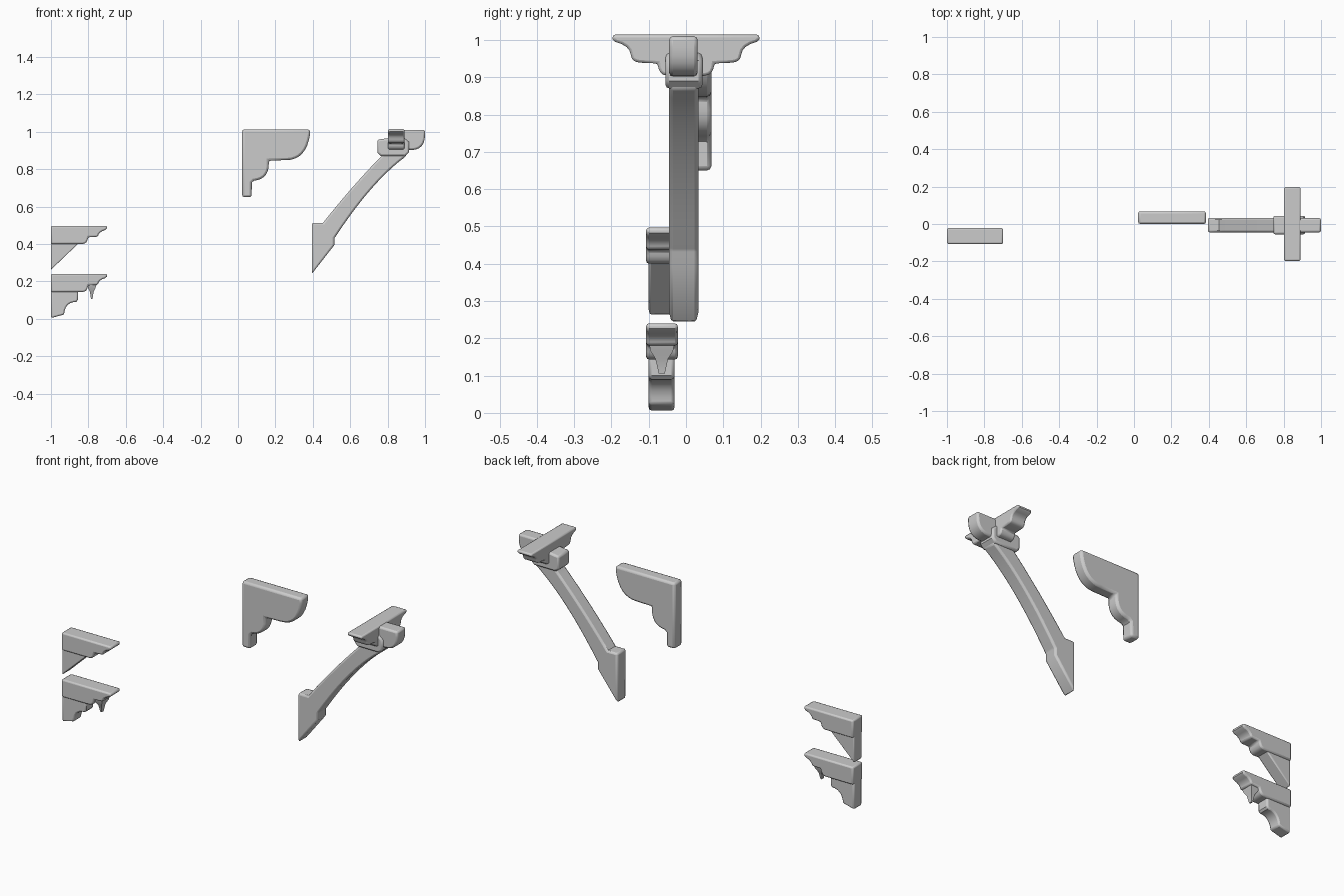
import bpy
import bmesh
from mathutils import Vector

old = bpy.data.objects.get("Cube")
if old:
    bpy.data.objects.remove(old, do_unlink=True)

stone = bpy.data.materials.new("grey stone")
stone.use_nodes = True
stone.diffuse_color = (0.6, 0.6, 0.6, 1)
stone.node_tree.nodes["Principled BSDF"].inputs["Base Color"].default_value = (0.6, 0.6, 0.6, 1)


def arc(start, ctrl, end, steps=6):
    """Quadratic curve from start to end, pulled toward ctrl."""
    a, b, c = Vector(start), Vector(ctrl), Vector(end)
    return [tuple(a * (1 - t) ** 2 + b * 2 * t * (1 - t) + c * t * t)
            for t in (i / steps for i in range(steps + 1))]


def finish(name, bm, bevel):
    bmesh.ops.recalc_face_normals(bm, faces=bm.faces)
    mesh = bpy.data.meshes.new(name)
    bm.to_mesh(mesh)
    bm.free()
    mesh.materials.append(stone)
    obj = bpy.data.objects.new(name, mesh)
    bpy.context.collection.objects.link(obj)
    if bevel:
        mod = obj.modifiers.new("soft edges", "BEVEL")
        mod.width = bevel
        mod.segments = 2
        mod.limit_method = "ANGLE"
        mod.angle_limit = 0.9
    bpy.ops.object.select_all(action="DESELECT")
    obj.select_set(True)
    bpy.context.view_layer.objects.active = obj
    bpy.ops.object.shade_smooth_by_angle(angle=0.7)
    return obj


def extrude(name, profile, lo, hi, bevel=0.01, along_x=False, shift=0):
    """Extrude a side profile across y, or across x for the cross beam."""
    bm = bmesh.new()
    verts = [bm.verts.new((lo, u, v + shift) if along_x else (u, lo, v + shift))
             for u, v in profile]
    face = bm.faces.new(verts)
    moved = bmesh.ops.extrude_face_region(bm, geom=[face])["geom"]
    step = Vector((hi - lo, 0, 0)) if along_x else Vector((0, hi - lo, 0))
    bmesh.ops.translate(bm, vec=step,
                        verts=[g for g in moved if isinstance(g, bmesh.types.BMVert)])
    return finish(name, bm, bevel)


# Two small corbels share a moulded shelf
shelf = ([(-1, 0.497), (-0.7, 0.497), (-0.7, 0.483)]
         + arc((-0.71, 0.474), (-0.745, 0.465), (-0.75, 0.438), 4)
         + [(-0.8, 0.436)]
         + arc((-0.805, 0.42), (-0.81, 0.402), (-0.83, 0.4), 3)
         + [(-1, 0.4)])
extrude("upper_corbel_shelf", shelf, -0.107, -0.022, 0.008)
extrude("lower_corbel_shelf", shelf, -0.107, -0.022, 0.008, shift=-0.257)
extrude("upper_corbel_wedge", [(-1, 0.42), (-0.835, 0.42), (-1, 0.262)], -0.1, -0.03, 0.006)
scroll = ([(-1, 0.16), (-0.855, 0.16), (-0.856, 0.1)]
          + arc((-0.865, 0.09), (-0.925, 0.09), (-0.93, 0.022))
          + [(-1, 0.004)])
extrude("lower_corbel_scroll", scroll, -0.1, -0.031, 0.008)

# Flared pendant drop
bm = bmesh.new()
rings = []
for z, rx, ry in ((0.185, 0.026, 0.034), (0.165, 0.02, 0.03), (0.145, 0.01, 0.017), (0.105, 0.004, 0.008)):
    rings.append([bm.verts.new((-0.782 + sx * rx, -0.065 + sy * ry, z))
                  for sx, sy in ((-1, -1), (1, -1), (1, 1), (-1, 1))])
for a, b in zip(rings, rings[1:]):
    for i in range(4):
        j = (i + 1) % 4
        bm.faces.new((a[i], a[j], b[j], b[i]))
bm.faces.new(rings[0])
bm.faces.new(rings[-1])
finish("pendant_drop", bm, 0)

# Large scrolled bracket
bracket = ([(0.022, 1.012), (0.385, 1.012)]
           + arc((0.385, 0.985), (0.365, 0.85), (0.26, 0.848), 8)
           + [(0.165, 0.846)]
           + arc((0.164, 0.81), (0.155, 0.745), (0.085, 0.738))
           + [(0.074, 0.728), (0.073, 0.65), (0.022, 0.65)])
extrude("scrolled_bracket", bracket, 0, 0.068, 0.012)

# Curved brace with a wall foot
brace = ([(0.395, 0.24), (0.516, 0.395), (0.516, 0.432)]
         + arc((0.522, 0.44), (0.72, 0.74), (0.9, 0.87), 10)
         + [(0.9, 0.92), (0.8, 0.92)]
         + arc((0.777, 0.88), (0.61, 0.71), (0.455, 0.513), 10)
         + [(0.395, 0.513)])
extrude("curved_brace", brace, -0.045, 0.033, 0.01)

# Head block, end console and cross beam
block = [(0.745, 0.957), (0.745, 0.885), (0.765, 0.87), (0.895, 0.87),
         (0.915, 0.89), (0.915, 0.945), (0.89, 0.965), (0.8, 0.965)]
extrude("head_block", block, -0.055, 0.044, 0.01)
console = ([(0.82, 1.01), (1, 1.01)]
           + arc((1, 0.98), (0.998, 0.905), (0.93, 0.902))
           + [(0.82, 0.902)])
extrude("end_console", console, -0.045, 0.031, 0.01)
half = ([(0.197, 1.014), (0.197, 1.002)]
        + arc((0.19, 0.995), (0.15, 0.985), (0.148, 0.96), 4)
        + arc((0.145, 0.95), (0.14, 0.94), (0.12, 0.939), 3)
        + [(0.076, 0.937)]
        + arc((0.074, 0.925), (0.07, 0.906), (0.05, 0.904), 3))
extrude("cross_beam", half + [(-y, z) for y, z in reversed(half)], 0.802, 0.89, 0.007, along_x=True)
